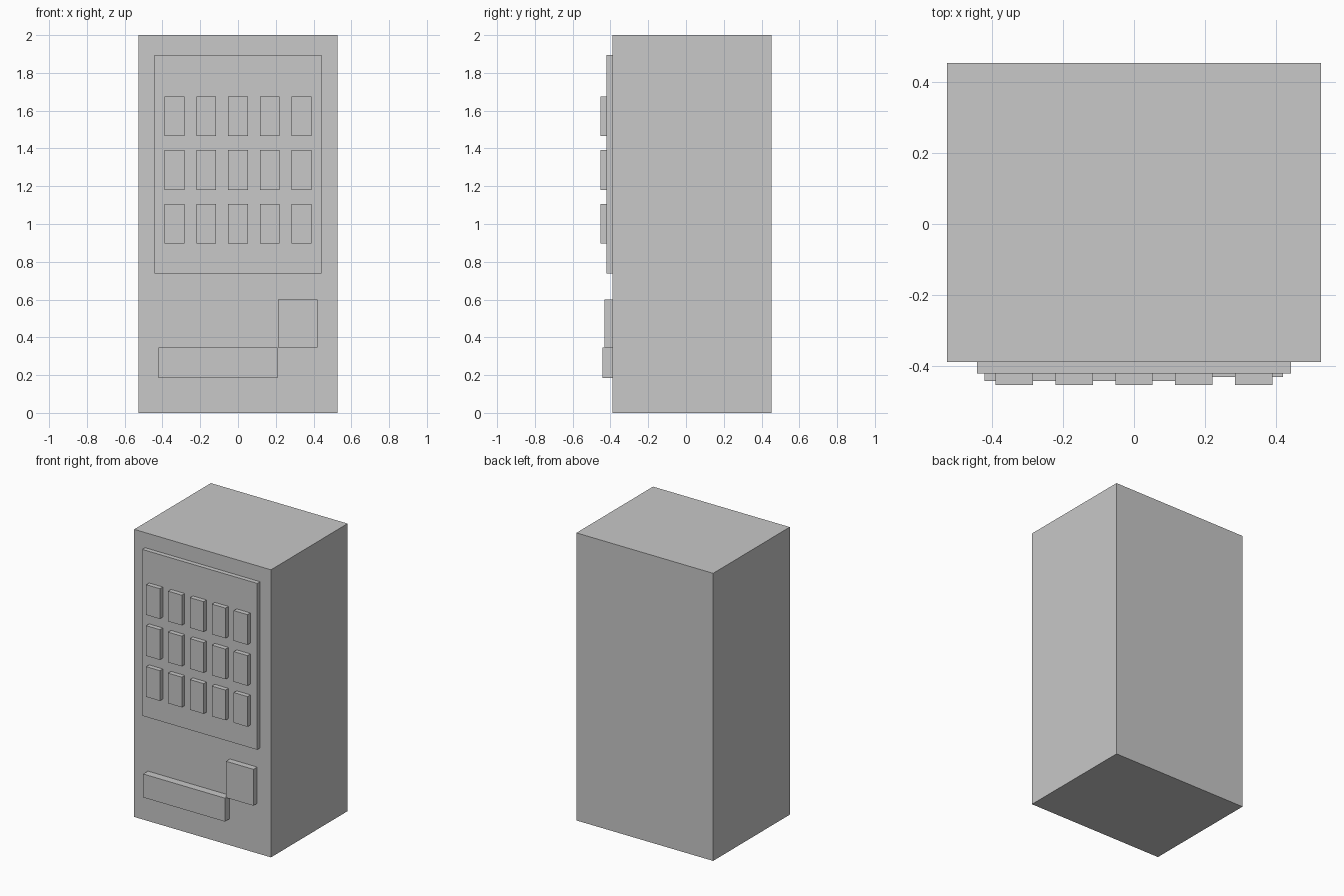
import bpy

cube = bpy.data.objects.get("Cube")
if cube:
    bpy.data.objects.remove(cube, do_unlink=True)

# Single painted-metal colour
grey = bpy.data.materials.new("light_grey")
grey.use_nodes = True
colour = (0.58, 0.58, 0.58, 1)
grey.diffuse_color = colour
grey.node_tree.nodes["Principled BSDF"].inputs["Base Color"].default_value = colour


def box(name, x, y, z):
    """Box spanning the (low, high) pairs on each axis."""
    spans = (x, y, z)
    bpy.ops.mesh.primitive_cube_add(size=1, location=[(a + b) / 2 for a, b in spans])
    obj = bpy.context.object
    obj.name = name
    obj.scale = [b - a for a, b in spans]
    bpy.ops.object.transform_apply(location=False, rotation=False, scale=True)
    obj.data.materials.append(grey)
    return obj


FRONT = -0.389   # front face of the cabinet
PANEL = -0.4205  # front face of the display panel

# Cabinet and display panel
box("cabinet", (-0.526, 0.526), (FRONT, 0.453), (0, 2))
box("display_panel", (-0.442, 0.442), (PANEL, FRONT), (0.738, 1.895))

# Grid of products on the panel
for row in range(3):
    z = 1.001 + row * 0.285
    for col in range(5):
        x = (col - 2) * 0.1684
        box(f"product_{row + 1}_{col + 1}", (x - 0.0526, x + 0.0526),
            (-0.4526, PANEL), (z - 0.105, z + 0.105))

# Payment box and delivery tray
box("payment_box", (0.2105, 0.42), (-0.431, FRONT), (0.347, 0.6))
box("delivery_tray", (-0.421, 0.2085), (-0.4415, FRONT), (0.184, 0.347))
